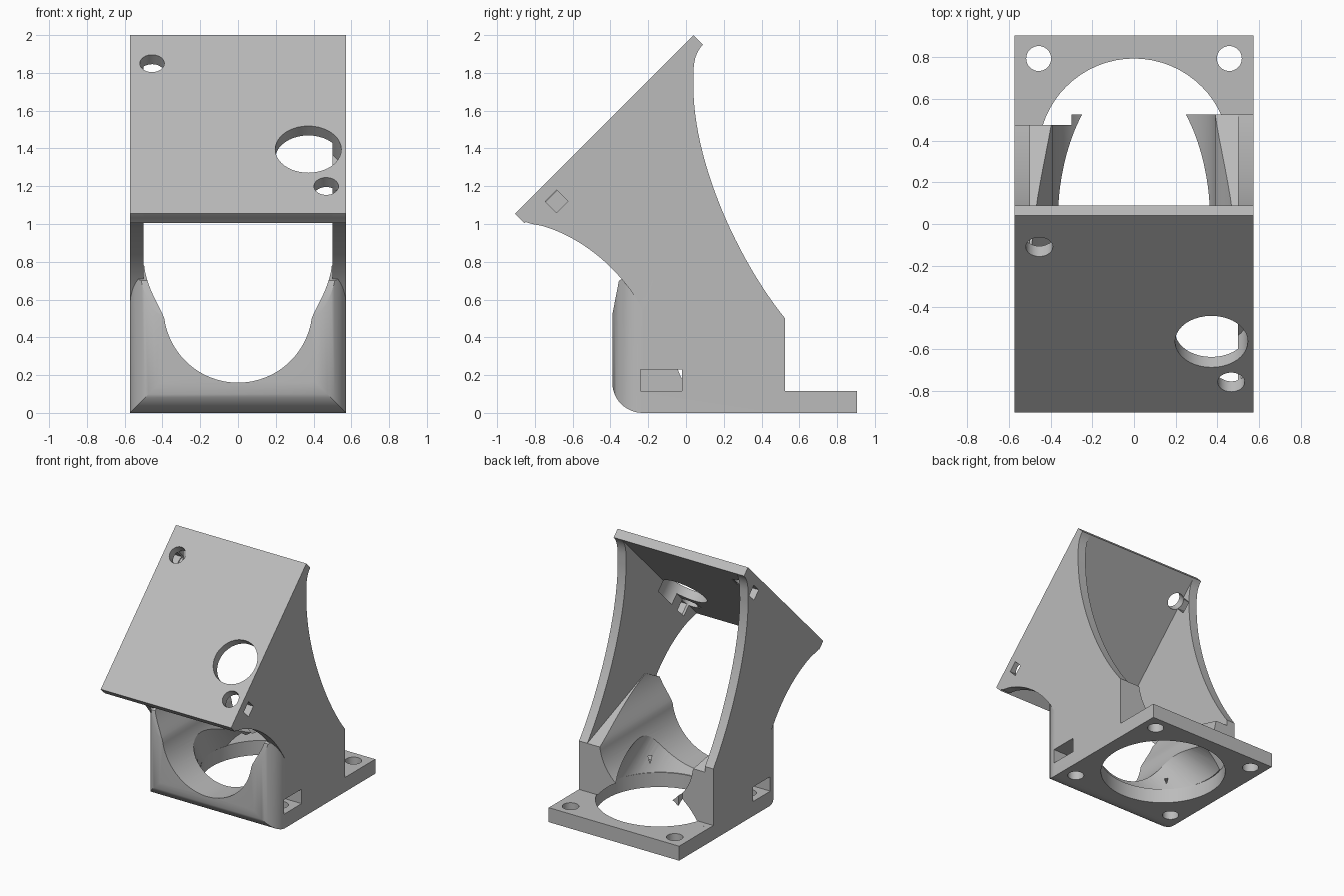
import bpy, bmesh, math
from mathutils import Matrix, Vector
from mathutils.geometry import interpolate_bezier

if "Cube" in bpy.data.objects:
    bpy.data.objects.remove(bpy.data.objects["Cube"], do_unlink=True)

W = 0.573            # half width
WALL = 0.073         # side wall thickness
R = 0.16             # front rounding
FAN_Y = 0.335        # centre of the round base opening
BORE = 0.46


def finish(bm, name):
    bmesh.ops.recalc_face_normals(bm, faces=bm.faces)
    mesh = bpy.data.meshes.new(name)
    bm.to_mesh(mesh)
    bm.free()
    obj = bpy.data.objects.new(name, mesh)
    bpy.context.collection.objects.link(obj)
    return obj


def loft(name, rings):
    """Solid skinned between closed rings of equal length."""
    bm = bmesh.new()
    loops = [[bm.verts.new(p) for p in ring] for ring in rings]
    for a, b in zip(loops, loops[1:]):
        for i in range(len(a)):
            j = (i + 1) % len(a)
            bm.faces.new((a[i], a[j], b[j], b[i]))
    bm.faces.new(loops[0])
    bm.faces.new(loops[-1])
    return finish(bm, name)


def prism(name, pts, axis, lo, hi):
    """Extrude a 2D outline along an axis."""
    place = {"x": lambda a, b, t: (t, a, b),
             "y": lambda a, b, t: (a, t, b),
             "z": lambda a, b, t: (a, b, t)}[axis]
    return loft(name, [[place(a, b, t) for a, b in pts] for t in (lo, hi)])


def box(name, x, y, z):
    return prism(name, [(x[0], y[0]), (x[1], y[0]), (x[1], y[1]), (x[0], y[1])], "z", *z)


def circle(cx, cy, r, n=64):
    return [(cx + r * math.cos(2 * math.pi * i / n),
             cy + r * math.sin(2 * math.pi * i / n)) for i in range(n)]


def arc(cx, cy, r, a0, a1, n=12):
    return [(cx + r * math.cos(math.radians(a0 + (a1 - a0) * i / n)),
             cy + r * math.sin(math.radians(a0 + (a1 - a0) * i / n))) for i in range(n + 1)]


def bezier(*pts, n=20):
    return [(p.x, p.y) for p in interpolate_bezier(*[Vector((a, b, 0)) for a, b in pts], n)]


def combine(target, other, op):
    mod = target.modifiers.new(op, "BOOLEAN")
    mod.operation, mod.object, mod.solver = op, other, "EXACT"
    bpy.context.view_layer.objects.active = target
    bpy.ops.object.modifier_apply(modifier=mod.name)
    bpy.data.objects.remove(other, do_unlink=True)


def tilted(name, x, z, r, depth):
    """Round cutter square to the sloping plate."""
    ring = circle(0, 0, r, 40)
    turn = Matrix.Translation((x, z - 1.96, z)) @ Matrix.Rotation(math.radians(45), 4, "X")
    return loft(name, [[turn @ Vector((a, b, t)) for a, b in ring] for t in (-depth, 0.1)])


# Lower duct housing, rounded at the front
side = arc(-0.39 + R, R, R, 270, 180) + [(-0.39, 0.52), (-0.355, 0.7), (-0.2, 0.78),
                                        (0.525, 0.5), (0.525, 0)]
plan = arc(-W + R, -0.39 + R, R, 180, 270) + arc(W - R, -0.39 + R, R, 270, 360)
plan += [(W, 0.525), (-W, 0.525)]
bracket = prism("bracket", side, "x", -1, 1)
combine(bracket, prism("plan_trim", plan, "z", -0.1, 1), "INTERSECT")

# Front opening and the elbow from the round base opening
opening = arc(0, 0.554, 0.394, 188, 352, 48)
opening += bezier((0.39, 0.5), (0.42, 0.58), (0.499, 0.68), (0.499, 0.82), n=12)[1:]
opening += [(-x, z) for x, z in reversed(bezier(
    (0.39, 0.5), (0.42, 0.58), (0.499, 0.68), (0.499, 0.82), n=12)[1:])]
combine(bracket, prism("opening_cutter", opening, "y", -1, 1), "DIFFERENCE")
elbow = [[(x, y, z) for x, y in circle(0, cy, r)]
         for cy, r, z in ((FAN_Y, BORE, 0.1), (0.01, 0.35, 0.45))]
combine(bracket, loft("elbow_cutter", elbow), "DIFFERENCE")

# Base flange
combine(bracket, box("base_flange", (-W, W), (-0.23, 0.905), (0, 0.115)), "UNION")

# Side walls
outline = bezier((-0.905, 1.055), (-0.86, 1.0), (-0.81, 1.0), (-0.76, 0.99), n=8)
outline += bezier((-0.76, 0.99), (-0.56, 0.93), (-0.36, 0.78), (-0.23, 0.55))[1:]
outline += [(-0.23, 0), (0.525, 0)]
outline += bezier((0.525, 0.5), (0.28, 0.8), (0.02, 1.35), (0.04, 1.78), n=28)
outline += bezier((0.04, 1.78), (0.035, 1.87), (0.06, 1.92), (0.09, 1.95), n=8)[1:]
outline += [(0.04, 2.0)]
for lo, hi in ((-W, WALL - W), (W - WALL, W)):
    combine(bracket, prism("side_wall", outline, "x", lo, hi), "UNION")

# Sloping mounting plate
plate = [(-0.905, 1.055), (0.04, 2.0), (0.09, 1.95), (-0.855, 1.005)]
combine(bracket, prism("sloping_plate", plate, "x", -W, W), "UNION")

# Round base opening, and the shorter wall end on one side
cutters = [prism("bore_cutter", circle(0, FAN_Y, BORE), "z", -0.1, 0.116),
           box("wall_end_cutter", (-0.7, -0.3), (0.475, 0.7), (0.1151, 0.7))]

# Base screw holes and the side slots for nuts
for s in (-1, 1):
    for y in (-0.125, 0.795):
        cutters.append(prism("screw_cutter", circle(s * 0.458, y, 0.06, 32), "z", -0.1, 0.2))
    cutters.append(box("slot_cutter", sorted((s * 0.33, s * 0.7)), (-0.24, -0.02), (0.1152, 0.23)))

# Plate holes with square nut pockets from the sides
cutters.append(tilted("large_hole_cutter", 0.372, 1.395, 0.175, 0.16))
for x, z in ((-0.455, 1.85), (0.467, 1.2)):
    cutters.append(tilted("plate_screw_cutter", x, z, 0.065, 0.16))
    cy, cz, d = z - 1.96 + 0.075, z - 0.08, 0.06
    pocket = [(cy - d, cz), (cy, cz - d), (cy + d, cz), (cy, cz + d)]
    s = math.copysign(1, x)
    cutters.append(prism("pocket_cutter", pocket, "x", *sorted((s * 0.38, s * 0.7))))
for cutter in cutters:
    combine(bracket, cutter, "DIFFERENCE")

# Grey plastic finish
grey = bpy.data.materials.new("grey_plastic")
grey.use_nodes = True
grey.diffuse_color = (0.5, 0.5, 0.5, 1)
grey.node_tree.nodes["Principled BSDF"].inputs["Base Color"].default_value = (0.5, 0.5, 0.5, 1)
bracket.data.materials.clear()
bracket.data.materials.append(grey)
for face in bracket.data.polygons:
    face.material_index = 0
bpy.ops.object.select_all(action="DESELECT")
bracket.select_set(True)
bpy.context.view_layer.objects.active = bracket
bpy.ops.object.shade_smooth_by_angle(angle=math.radians(30))
